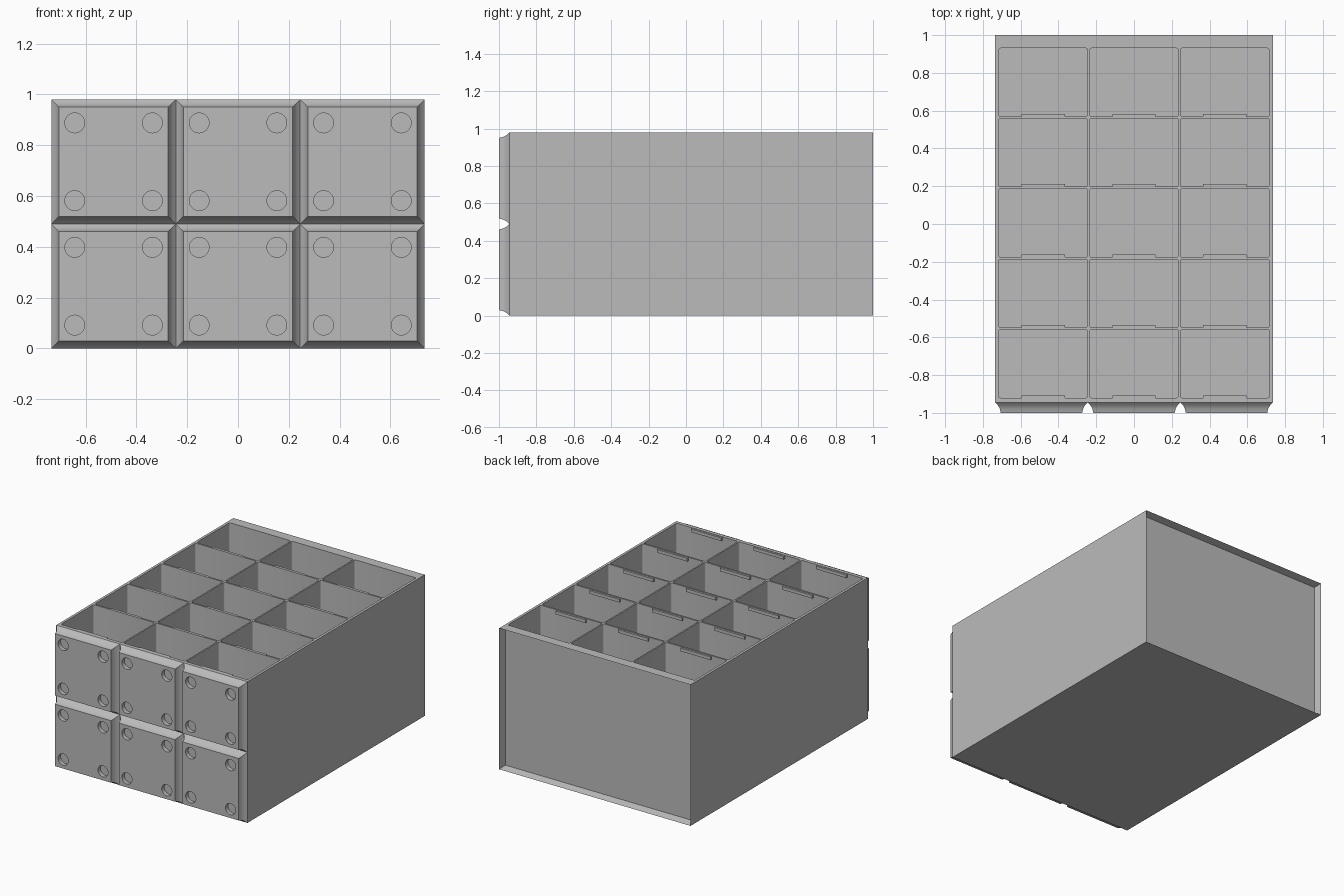
import bpy, bmesh, math
from mathutils import Matrix, Vector

old = bpy.data.objects.get("Cube")
if old:
    bpy.data.objects.remove(old, do_unlink=True)

# Single plain plastic colour
grey = bpy.data.materials.new("grey_plastic")
grey.use_nodes = True
GREY = (0.5, 0.5, 0.5, 1)
grey.diffuse_color = GREY
grey.node_tree.nodes["Principled BSDF"].inputs["Base Color"].default_value = GREY

CELL = 0.49            # size of one grid unit
W, H = 3 * CELL, 2 * CELL
FRONT, BACK = -0.945, 1.0
COLS = [-CELL, 0, CELL]
Y0, PITCH, WALL = -0.926, 0.3725, 0.012
ROWS = [Y0 + PITCH * (j + 0.5) for j in range(5)]


def add_box(bm, lo, hi):
    lo, hi = Vector(lo), Vector(hi)
    mat = Matrix.Translation((lo + hi) / 2) @ Matrix.Diagonal((*(hi - lo), 1))
    return bmesh.ops.create_cube(bm, size=1, matrix=mat)["verts"]


def finish(bm, name):
    bmesh.ops.recalc_face_normals(bm, faces=bm.faces)
    mesh = bpy.data.meshes.new(name)
    bm.to_mesh(mesh)
    bm.free()
    mesh.materials.append(grey)
    ob = bpy.data.objects.new(name, mesh)
    bpy.context.collection.objects.link(ob)
    return ob


def select(ob):
    bpy.ops.object.select_all(action="DESELECT")
    ob.select_set(True)
    bpy.context.view_layer.objects.active = ob


def cut(ob, cutter):
    cutter.hide_render = True
    mod = ob.modifiers.new("cut", "BOOLEAN")
    mod.operation, mod.solver, mod.object = "DIFFERENCE", "EXACT", cutter
    select(ob)
    bpy.ops.object.modifier_apply(modifier=mod.name)
    bpy.data.objects.remove(cutter, do_unlink=True)


def facing(bm, y):
    bm.normal_update()
    return [f for f in bm.faces if f.normal.y * y > 0.9]


# Body with a tapered recess in the back
bm = bmesh.new()
add_box(bm, (-W / 2, FRONT, 0), (W / 2, BACK, H))
bmesh.ops.inset_individual(bm, faces=facing(bm, 1), thickness=0.02, depth=-0.048)
body = finish(bm, "bin_body")

# Open compartments with slightly rounded upright corners
bm = bmesh.new()
for x in COLS:
    left = x - CELL / 2 + (0.018 if x < 0 else WALL / 2)
    right = x + CELL / 2 - (0.018 if x > 0 else WALL / 2)
    if x < 0:
        right += 0.006
    elif x > 0:
        left -= 0.006
    else:
        left, right = left + 0.004, right - 0.004
    for y in ROWS:
        half = (PITCH - WALL) / 2
        verts = add_box(bm, (left, y - half, 0.018), (right, y + half, H + 0.1))
        upright = {e for v in verts for e in v.link_edges
                   if abs(e.verts[0].co.z - e.verts[1].co.z) > 0.5}
        bmesh.ops.bevel(bm, geom=list(upright), offset=0.01, segments=3,
                        profile=0.5, affect="EDGES")
cut(body, finish(bm, "compartment_cutter"))

# Label tabs on the front wall of every compartment
bm = bmesh.new()
for x in COLS:
    for y in ROWS:
        wall = y - (PITCH - WALL) / 2
        add_box(bm, (x * 0.98 - 0.115, wall - 0.004, H - 0.025),
                (x * 0.98 + 0.115, wall + 0.013, H - 0.003))
finish(bm, "label_tabs")

# Feet on the front: concave flared pads, each with four round sockets
for i, x in enumerate(COLS):
    for k in range(2):
        z = CELL * (k + 0.5)
        bm = bmesh.new()
        add_box(bm, (x - CELL / 2, FRONT, z - CELL / 2),
                (x + CELL / 2, FRONT + 0.004, z + CELL / 2))
        for inset, rise in ((0.020, 0.014), (0.014, 0.018), (0.008, 0.023)):
            bmesh.ops.inset_individual(bm, faces=facing(bm, -1),
                                       thickness=inset, depth=rise)
        pad = finish(bm, f"foot_pad_{i + 1}_{k + 1}")

        bm = bmesh.new()
        for sx in (-1, 1):
            for sz in (-1, 1):
                place = Matrix.Translation((x + sx * 0.153, -1, z + sz * 0.153))
                bmesh.ops.create_cone(bm, cap_ends=True, segments=32, depth=0.056,
                                      radius1=0.039, radius2=0.039,
                                      matrix=place @ Matrix.Rotation(math.pi / 2, 4, "X"))
        cut(pad, finish(bm, "socket_cutter"))

for ob in bpy.context.collection.objects:
    if ob.type == "MESH" and ob.name.startswith(("bin_body", "foot_pad")):
        select(ob)
        bpy.ops.object.shade_smooth_by_angle(angle=math.radians(32))
